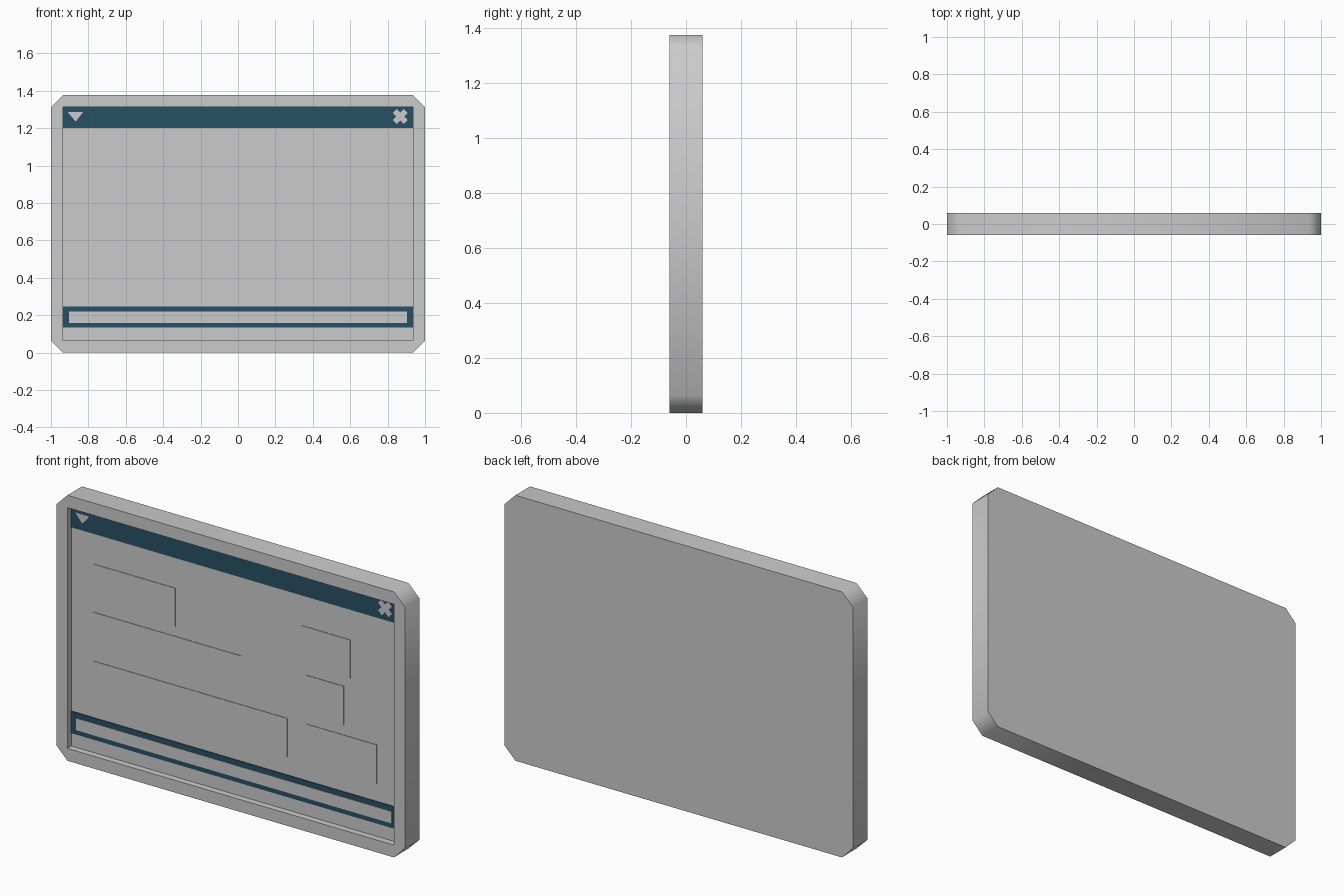
import bpy, bmesh, math

if "Cube" in bpy.data.objects:
    bpy.data.objects.remove(bpy.data.objects["Cube"])

H, DEPTH = 1.376, 0.06          # total height, half thickness
RIM = 0.064                     # width of the raised rim and corner cut
SCREEN_Y = -0.027               # recessed display surface


def material(name, rgb):
    m = bpy.data.materials.new(name)
    m.diffuse_color = (*rgb, 1)
    m.use_nodes = True
    m.node_tree.nodes["Principled BSDF"].inputs["Base Color"].default_value = m.diffuse_color
    return m


grey = material("light grey", (0.6, 0.6, 0.6))
blue = material("dark teal blue", (0.02, 0.08, 0.13))


def finish(name, bm, mat):
    bmesh.ops.recalc_face_normals(bm, faces=bm.faces)
    mesh = bpy.data.meshes.new(name)
    bm.to_mesh(mesh)
    bm.free()
    mesh.materials.append(mat)
    ob = bpy.data.objects.new(name, mesh)
    bpy.context.collection.objects.link(ob)
    return ob


def plate(name, outline, mat, back, thick):
    """Extrude an x-z outline towards the front."""
    bm = bmesh.new()
    face = bm.faces.new([bm.verts.new((x, back, z)) for x, z in outline])
    ext = bmesh.ops.extrude_face_region(bm, geom=[face], use_keep_orig=True)
    for v in ext["geom"]:
        if isinstance(v, bmesh.types.BMVert):
            v.co.y -= thick
    return finish(name, bm, mat)


def rect(x0, x1, z0, z1):
    return [(x0, z0), (x1, z0), (x1, z1), (x0, z1)]


# Casing: octagonal slab with a rectangular recess in its front
bm = bmesh.new()
outer = [(RIM - 1, 0), (1 - RIM, 0), (1, RIM), (1, H - RIM),
         (1 - RIM, H), (RIM - 1, H), (-1, H - RIM), (-1, RIM)]
inner = rect(RIM - 1, 1 - RIM, RIM, H - RIM)
back = [bm.verts.new((x, DEPTH, z)) for x, z in outer]
front = [bm.verts.new((x, -DEPTH, z)) for x, z in outer]
lip = [bm.verts.new((x, -DEPTH, z)) for x, z in inner]
floor = [bm.verts.new((x, SCREEN_Y, z)) for x, z in inner]
bm.faces.new(back)
bm.faces.new(floor)
for i in range(8):
    j = (i + 1) % 8
    bm.faces.new((back[i], back[j], front[j], front[i]))
for i in range(4):
    j = (i + 1) % 4
    bm.faces.new((lip[i], lip[j], floor[j], floor[i]))
    bm.faces.new((front[2 * i], front[2 * i + 1], lip[j], lip[i]))
    bm.faces.new((front[2 * i + 1], front[(2 * i + 2) % 8], lip[j]))
casing = finish("casing", bm, grey)
bpy.context.view_layer.objects.active = casing
casing.select_set(True)
bpy.ops.object.shade_smooth_by_angle(angle=math.radians(50))

# Title bar and status bar
W = 1 - RIM
plate("title_bar", rect(-W, W, 1.2, H - RIM), blue, SCREEN_Y, 0.005)
plate("status_bar", rect(-W, W, 0.133, 0.246), blue, SCREEN_Y, 0.005)
plate("status_field", rect(-0.904, 0.904, 0.157, 0.219), grey, SCREEN_Y - 0.005, 0.002)

# Menu triangle and closing cross
plate("menu_triangle", [(-0.91, 1.285), (-0.868, 1.235), (-0.828, 1.285)],
      grey, SCREEN_Y - 0.005, 0.002)
a, b = 0.015, 0.042             # half arm width, arm length
plus = [(a, a), (b, a), (b, -a), (a, -a), (a, -b), (-a, -b),
        (-a, -a), (-b, -a), (-b, a), (-a, a), (-a, b), (a, b)]
s = math.sqrt(0.5)
plate("close_cross", [(0.867 + s * (x - z), 1.262 + s * (x + z)) for x, z in plus],
      grey, SCREEN_Y - 0.005, 0.002)

# Three rows of display panels: left and right extents per row
rows = [(0.842, 1.042, (-0.81, -0.34), (0.385, 0.663)),
        (0.592, 0.792, (-0.81, 0.043), (0.412, 0.626)),
        (0.339, 0.539, (-0.81, 0.302), (0.412, 0.815))]
for n, (z0, z1, left, right) in enumerate(rows, 1):
    for side, (x0, x1) in (("left", left), ("right", right)):
        plate(f"panel_{side}_{n}", rect(x0, x1, z0, z1), grey, SCREEN_Y, 0.003)
